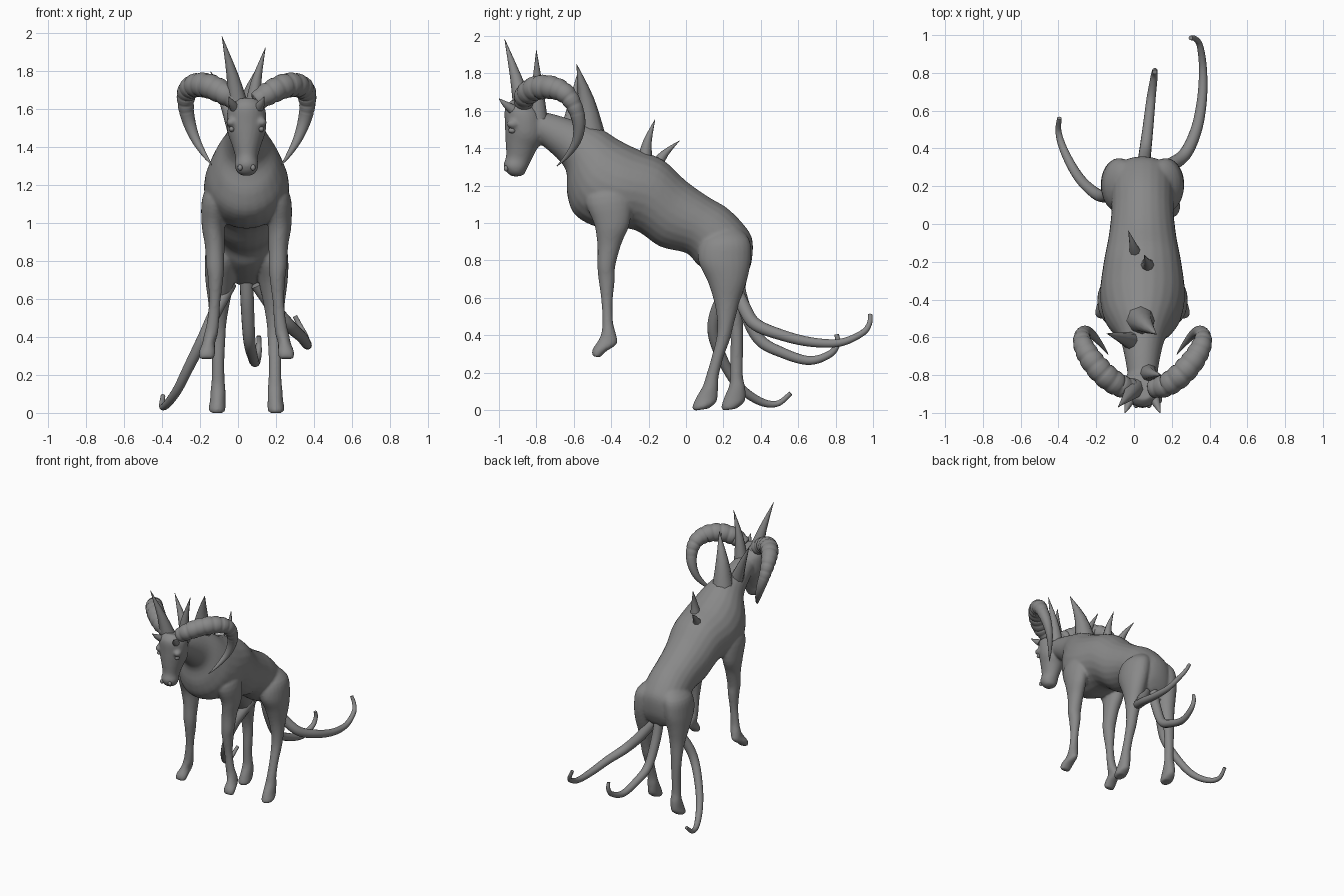
import bpy, bmesh, math
from mathutils import Vector

CX = 0.045  # the creature's own mirror plane
GREY = bpy.data.materials.new("dark_grey")
GREY.diffuse_color = (0.25, 0.25, 0.25, 1)


def catmull(rows, steps):
    """Smoothly interpolate rows of numbers."""
    out = []
    n = len(rows)
    for i in range(n - 1):
        p = [rows[max(i - 1, 0)], rows[i], rows[i + 1], rows[min(i + 2, n - 1)]]
        for k in range(steps):
            t = k / steps
            out.append([0.5 * (2 * b + (c - a) * t + (2 * a - 5 * b + 4 * c - d) * t * t
                               + (3 * b - a - 3 * c + d) * t ** 3) for a, b, c, d in zip(*p)])
    out.append(list(rows[-1]))
    return out


def skin(name, rings):
    bm = bmesh.new()
    vr = [[bm.verts.new(p) for p in r] for r in rings]
    n = len(vr[0])
    for a, b in zip(vr, vr[1:]):
        for i in range(n):
            bm.faces.new((a[i], a[(i + 1) % n], b[(i + 1) % n], b[i]))
    bm.faces.new(vr[0])
    bm.faces.new(vr[-1])
    bmesh.ops.recalc_face_normals(bm, faces=bm.faces)
    me = bpy.data.meshes.new(name)
    bm.to_mesh(me)
    bm.free()
    me.materials.append(GREY)
    ob = bpy.data.objects.new(name, me)
    bpy.context.collection.objects.link(ob)
    return ob


def loft(name, rows, side=1, steps=4, n=24):
    """Rows: x offset, y1, z1, y2, z2, half width. Oval rings spanning point 1 to point 2."""
    rings = []
    for x, y1, z1, y2, z2, w in catmull(rows, steps):
        ring = []
        for i in range(n):
            a = 2 * math.pi * i / n
            c = math.cos(a) / 2
            ring.append((CX + side * x + w * math.sin(a),
                         (y1 + y2) / 2 + (y1 - y2) * c, (z1 + z2) / 2 + (z1 - z2) * c))
        rings.append(ring)
    return skin(name, rings)


def tube(name, rows, steps=8, n=14, ribs=0, depth=0.1, ribbed=0.6):
    """Rows: x, y, z, radius."""
    pts = catmull(rows, steps)
    P = [Vector(p[:3]) for p in pts]
    rings, u = [], None
    for i, p in enumerate(P):
        t = (P[min(i + 1, len(P) - 1)] - P[max(i - 1, 0)]).normalized()
        if u is None:
            u = t.orthogonal()
        u = (u - t * u.dot(t)).normalized()
        v = t.cross(u)
        f = i / (len(P) - 1)
        r = max(pts[i][3], 0.001)
        if ribs and f < ribbed:
            r *= 1 - depth * (1 - abs(math.sin(math.pi * ribs * f / ribbed))) ** 2
        rings.append([p + r * (u * math.cos(2 * math.pi * k / n) + v * math.sin(2 * math.pi * k / n))
                      for k in range(n)])
    ob = skin(name, rings)
    smooth(ob)
    return ob


def smooth(ob, angle=50):
    bpy.ops.object.select_all(action='DESELECT')
    ob.select_set(True)
    bpy.context.view_layer.objects.active = ob
    bpy.ops.object.shade_smooth_by_angle(angle=math.radians(angle))


def ball(name, loc, scale):
    bpy.ops.mesh.primitive_uv_sphere_add(segments=16, ring_count=10, location=loc)
    ob = bpy.context.object
    ob.name = name
    ob.scale = scale
    bpy.ops.object.transform_apply(location=True, rotation=True, scale=True)
    ob.data.materials.append(GREY)
    smooth(ob)
    return ob


# Torso and neck
flesh = [loft("body", [
    (0, -.83, 1.61, -.84, 1.46, .075), (0, -.70, 1.58, -.75, 1.40, .09),
    (0, -.57, 1.54, -.645, 1.29, .12), (0, -.45, 1.50, -.635, 1.15, .17),
    (0, -.36, 1.445, -.59, 1.04, .21), (0, -.26, 1.395, -.46, .975, .225),
    (0, -.12, 1.335, -.28, .965, .205), (0, .0, 1.225, -.14, .875, .18),
    (0, .12, 1.14, 0, .84, .165), (0, .22, 1.08, .06, .78, .165),
    (0, .31, .99, .12, .74, .165), (0, .355, .91, .20, .70, .145),
    (0, .35, .79, .27, .67, .10), (0, .32, .71, .29, .67, .04)])]

# Head
flesh.append(loft("head", [
    (0, -.93, 1.66, -.83, 1.64, .06), (0, -.968, 1.615, -.77, 1.58, .10),
    (0, -.968, 1.52, -.76, 1.46, .102), (0, -.965, 1.44, -.80, 1.39, .078),
    (0, -.962, 1.36, -.83, 1.33, .059), (0, -.975, 1.31, -.85, 1.29, .063),
    (0, -.958, 1.27, -.865, 1.26, .047), (0, -.93, 1.25, -.89, 1.25, .02)]))

for s, word in ((1, "right"), (-1, "left")):
    # Front legs hang with the hooves pointing down
    flesh.append(loft(word + "_front_leg", [
        (.10, -.48, 1.26, -.34, 1.30, .05), (.155, -.54, 1.13, -.29, 1.16, .075),
        (.175, -.49, .99, -.30, 1.0, .062), (.168, -.474, .88, -.345, .89, .052),
        (.165, -.474, .77, -.378, .77, .047), (.163, -.468, .70, -.38, .70, .040),
        (.168, -.452, .58, -.392, .58, .030), (.178, -.448, .47, -.39, .47, .033),
        (.188, -.452, .415, -.375, .41, .036), (.20, -.468, .375, -.368, .355, .034),
        (.208, -.50, .325, -.425, .315, .044), (.21, -.503, .29, -.46, .28, .038)], s))
    # Hind legs, the right one stepping forward
    k = 0 if s > 0 else 1
    flesh.append(loft(word + "_hind_leg", [
        (.06, .16, .99, .27, .99, .05), (.11, .08, .91, .34, .91, .09),
        (.13, .065, .80, .347, .80, .09), (.14, .115 + .01 * k, .69, .325, .69, .076),
        (.145, .15 + .04 * k, .58, .288 + .02 * k, .58, .057),
        (.15, .166 + .06 * k, .48, .256 + .05 * k, .46, .044),
        (.15, .163 + .075 * k, .39, .236 + .07 * k, .38, .039),
        (.15, .136 + .10 * k, .28, .20 + .105 * k, .28, .033),
        (.15, .106 + .13 * k, .18, .175 + .13 * k, .18, .034),
        (.15, .09 + .14 * k, .13, .172 + .145 * k, .12, .039),
        (.152, .053 + .15 * k, .065, .168 + .15 * k, .06, .041),
        (.155, .033 + .155 * k, .015, .155 + .15 * k, .035, .045),
        (.155, .045 + .155 * k, -.003, .12 + .15 * k, .008, .039)], s))
    # Brows, shaped into the skull
    flesh.append(ball(word + "_brow", (CX + s * .08, -.925, 1.53), (.028, .035, .025)))

# Merge the flesh into one smooth skin
bpy.ops.object.select_all(action='DESELECT')
for ob in flesh:
    ob.select_set(True)
body = flesh[0]
bpy.context.view_layer.objects.active = body
bpy.ops.object.join()
rm = body.modifiers.new("merge", 'REMESH')
rm.mode, rm.voxel_size, rm.use_smooth_shade = 'VOXEL', 0.009, True
sm = body.modifiers.new("soften", 'SMOOTH')
sm.factor, sm.iterations = 0.5, 6

for s, word in ((1, "right"), (-1, "left")):
    X = lambda x: CX + s * x
    # Ribbed curling horns
    tube(word + "_horn", [(X(x), y, z, r) for x, y, z, r in (
        (.05, -.87, 1.64, .05), (.12, -.855, 1.685, .062), (.20, -.80, 1.722, .066),
        (.27, -.72, 1.725, .063), (.312, -.645, 1.692, .054), (.320, -.595, 1.62, .043),
        (.302, -.572, 1.53, .034), (.268, -.585, 1.44, .024),
        (.222, -.635, 1.36, .013), (.182, -.69, 1.305, .002))], 12, 18, 10, .10)
    # Ears, eyes and nostrils
    tube(word + "_ear", [(X(.065), -.93, 1.61, .026), (X(.08), -.965, 1.635, .017),
                         (X(.093), -1.0, 1.665, .002)], 4, 10)
    ball(word + "_eye", (X(.078), -.93, 1.495), (.015, .02, .015))
    ball(word + "_nostril", (X(.034), -.962, 1.292), (.013, .012, .016))

# Crooked spikes along the head, neck and back: base, bend, tip, radius
for i, (a, b, c, r) in enumerate((
        ((.0, -.87, 1.62), (-.03, -.91, 1.78), (-.085, -.97, 1.985), .055),
        ((.075, -.79, 1.56), (.095, -.795, 1.74), (.145, -.80, 1.925), .05),
        ((.035, -.51, 1.47), (.06, -.535, 1.66), (.12, -.585, 1.85), .078),
        ((-.01, -.62, 1.50), (-.07, -.60, 1.64), (-.145, -.58, 1.80), .05),
        ((.07, -.22, 1.34), (.07, -.205, 1.44), (.055, -.165, 1.555), .04),
        ((.01, -.16, 1.31), (-.005, -.11, 1.375), (-.03, -.035, 1.44), .035))):
    tube("spike_%d" % (i + 1), [(*a, r), (*b, r * .56), (*c, .001)], 3, 8)

# Three whip tails
tube("right_tail", [(.10, .25, .68, .036), (.19, .31, .55, .036), (.27, .37, .46, .034),
                    (.33, .50, .405, .030), (.36, .66, .365, .026), (.365, .82, .36, .021),
                    (.35, .94, .41, .017), (.325, .98, .46, .014), (.30, .985, .51, .012)])
tube("middle_tail", [(.045, .27, .70, .036), (.05, .31, .55, .035), (.06, .39, .38, .032),
                     (.075, .52, .305, .028), (.09, .66, .265, .024), (.105, .77, .30, .019),
                     (.11, .81, .355, .015), (.11, .805, .405, .012)])
tube("left_tail", [(-.04, .24, .68, .034), (-.12, .165, .53, .034), (-.18, .15, .40, .032),
                   (-.26, .21, .24, .028), (-.32, .29, .12, .025), (-.375, .40, .045, .021),
                   (-.40, .49, .035, .016), (-.395, .56, .09, .012)])
